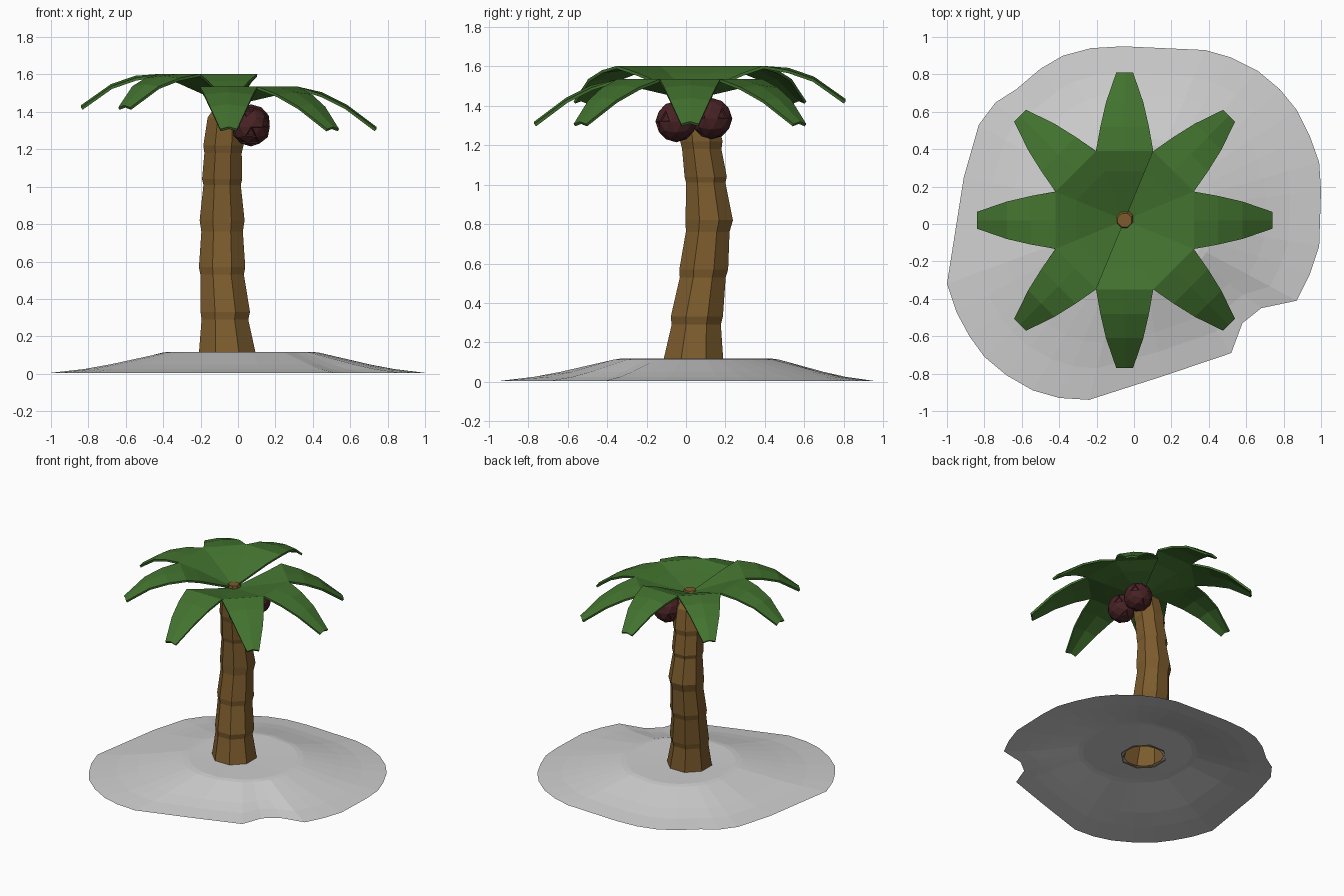
import bpy, bmesh, math
from mathutils import Vector

if "Cube" in bpy.data.objects:
    bpy.data.objects.remove(bpy.data.objects["Cube"], do_unlink=True)


def material(name, rgb):
    m = bpy.data.materials.new(name)
    m.use_nodes = True
    m.diffuse_color = (*rgb, 1)
    bsdf = m.node_tree.nodes["Principled BSDF"]
    bsdf.inputs["Base Color"].default_value = (*rgb, 1)
    bsdf.inputs["Roughness"].default_value = 0.9
    return m


SAND = material("pale grey sand", (0.62, 0.62, 0.62))
BARK = material("brown bark", (0.2, 0.105, 0.026))
LEAF = material("palm green", (0.055, 0.17, 0.028))
NUT = material("dark coconut", (0.065, 0.016, 0.018))


def finish(bm, name, mat):
    mesh = bpy.data.meshes.new(name)
    bm.to_mesh(mesh)
    bm.free()
    mesh.materials.append(mat)
    obj = bpy.data.objects.new(name, mesh)
    bpy.context.collection.objects.link(obj)
    return obj


def loft(bm, rows, closed=True):
    """Join rows of points with quads."""
    rows = [[bm.verts.new(p) for p in row] for row in rows]
    for low, high in zip(rows, rows[1:]):
        n = len(low)
        for i in range(n if closed else n - 1):
            j = (i + 1) % n
            bm.faces.new((low[i], low[j], high[j], high[i]))
    return rows


# Island: an irregular shore rising in rings to a round plateau, open below the trunk
shore = [(1, .18), (.99, .33), (.94, .47), (.87, .61), (.78, .72), (.66, .82),
         (.52, .89), (.38, .93), (-.06, .95), (-.23, .94), (-.38, .9), (-.5, .83),
         (-.63, .72), (-.74, .65), (-.83, .53), (-.91, .25), (-1, -.32), (-.95, -.47),
         (-.88, -.6), (-.8, -.71), (-.68, -.81), (-.54, -.89), (-.4, -.93), (-.24, -.94),
         (.15, -.815), (.52, -.69), (.58, -.53), (.68, -.45), (.87, -.41), (.94, -.27), (.99, -.12)]


def island_ring(mix, radius, z, centre=(0.01, 0.05)):
    ring = []
    for x, y in shore:
        d = Vector((x - centre[0], y - centre[1]))
        inner = d.normalized() * radius
        p = inner.lerp(d, mix)
        ring.append((p.x + centre[0], p.y + centre[1], z))
    return ring


bm = bmesh.new()
loft(bm, [island_ring(1, .4, .005), island_ring(.72, .4, .025), island_ring(.5, .4, .05),
          island_ring(.05, .4, .112), island_ring(0, .39, .117),
          island_ring(0, .14, .112, (-.057, .035))])
finish(bm, "island", SAND)

# Trunk: stacked segments, each with a flared foot overhanging the one below
SIDES = 8
levels = [(-.057, .037, .105, .165), (-.07, .052, .29, .135), (-.068, .055, .33, .143),
          (-.085, .085, .53, .126), (-.085, .09, .57, .134), (-.085, .11, .76, .12),
          (-.085, .118, .82, .13), (-.085, .1, 1.01, .108), (-.085, .1, 1.04, .116),
          (-.08, .08, 1.18, .108), (-.078, .078, 1.22, .116), (-.07, .06, 1.37, .1),
          (-.05, .02, 1.475, .04)]
bm = bmesh.new()
rows = loft(bm, [[(cx + r * math.cos(a), cy + r * math.sin(a), z)
                  for a in (math.tau * (i + .5) / SIDES for i in range(SIDES))]
                 for cx, cy, z, r in levels])
bm.faces.new(rows[-1])
finish(bm, "trunk", BARK)

# Crown: two tiers of four fronds, dished in the middle and drooping at the tips
CENTRE = Vector((-.05, .02, 0))
WIDTHS = [(.025, .0104), (.26, .108), (.37, .153), (.5, .13), (.63, .1), (.79, .045)]


def frond_tier(name, first_angle, heights):
    bm = bmesh.new()
    for k in range(4):
        a = math.radians(first_angle + 45 * k)
        along = Vector((math.cos(a), math.sin(a), 0))
        across = Vector((-along.y, along.x, 0))
        rows = []
        for (r, w), z in zip(WIDTHS, heights):
            rows.append([CENTRE + along * r + across * (w * s)
                         + Vector((0, 0, z - (.012 * abs(s) if r > .4 else 0)))
                         for s in (-1, 0, 1)])
        loft(bm, rows, closed=False)
    bmesh.ops.remove_doubles(bm, verts=bm.verts, dist=.003)
    bmesh.ops.recalc_face_normals(bm, faces=bm.faces)
    if sum(f.normal.z for f in bm.faces) < 0:
        bmesh.ops.reverse_faces(bm, faces=bm.faces)
    tier = finish(bm, name, LEAF)
    solid = tier.modifiers.new("thickness", "SOLIDIFY")
    solid.thickness = .015
    solid.offset = -1


frond_tier("upper_fronds", 90, (1.46, 1.565, 1.603, 1.593, 1.548, 1.435))
frond_tier("lower_fronds", 270, (1.45, 1.505, 1.535, 1.505, 1.44, 1.32))

# Coconuts: faceted balls with a few small pits
for name, spot in (("front_coconut", (.07, -.05, 1.32)), ("back_coconut", (.07, .13, 1.335))):
    bm = bmesh.new()
    bmesh.ops.create_icosphere(bm, subdivisions=2, radius=.105)
    bm.faces.ensure_lookup_table()
    pits = [f for f in bm.faces if f.index % 6 == 0]
    bmesh.ops.inset_individual(bm, faces=pits, thickness=.01, depth=-.008)
    bmesh.ops.translate(bm, verts=bm.verts, vec=spot)
    finish(bm, name, NUT)
